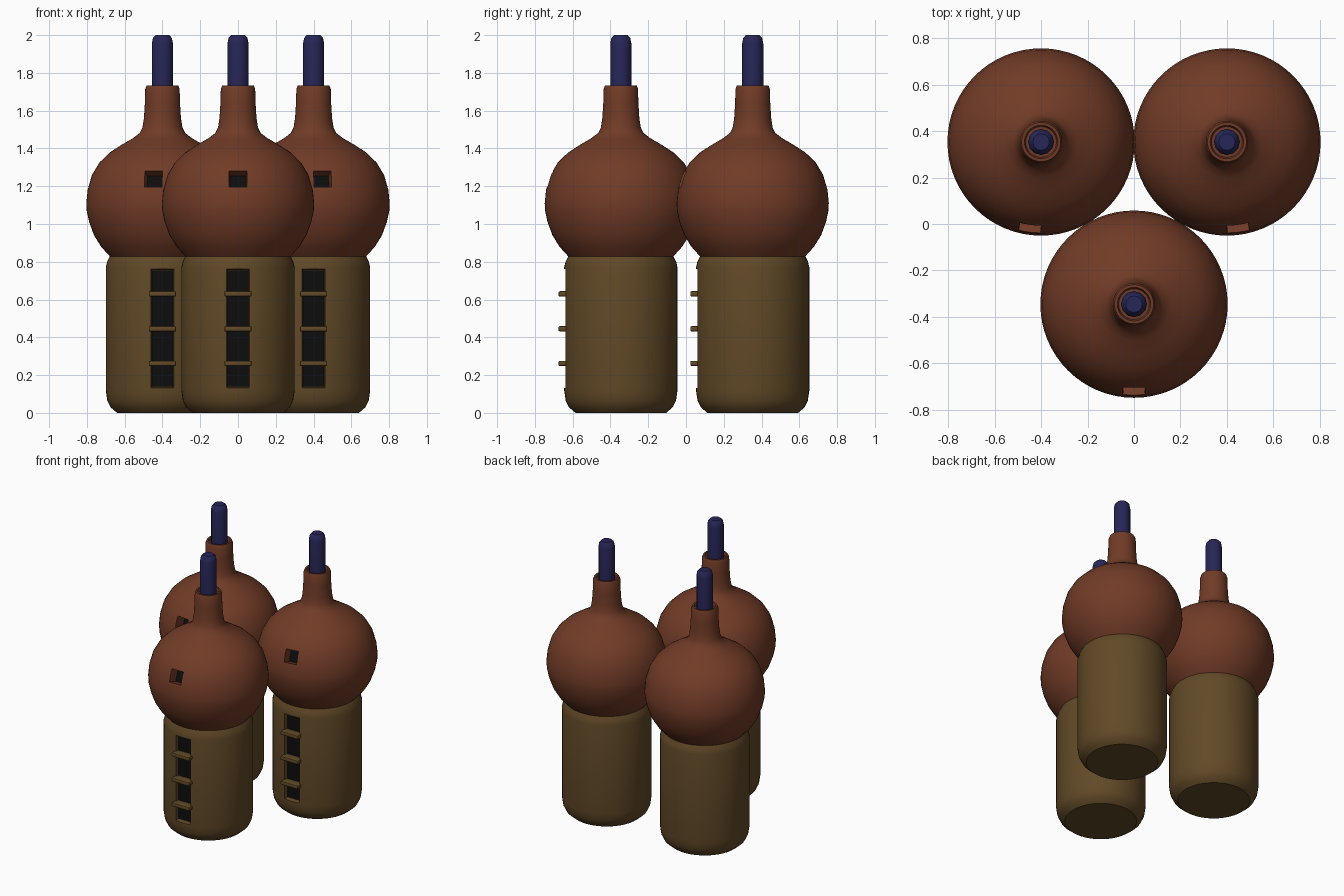
import bpy, bmesh, math
from mathutils import Matrix, Vector

if "Cube" in bpy.data.objects:
    bpy.data.objects.remove(bpy.data.objects["Cube"])


def material(name, rgb):
    m = bpy.data.materials.new(name)
    m.diffuse_color = (*rgb, 1)
    m.use_nodes = True
    m.node_tree.nodes["Principled BSDF"].inputs["Base Color"].default_value = m.diffuse_color
    return m


CLAY = material("rust clay", (0.165, 0.044, 0.020))
WOOD = material("olive brown", (0.118, 0.066, 0.020))
BLUE = material("dark blue", (0.020, 0.019, 0.095))
DARK = material("black", (0.004, 0.004, 0.004))


def finish(bm, name, mat, matrix):
    bmesh.ops.recalc_face_normals(bm, faces=bm.faces)
    me = bpy.data.meshes.new(name)
    bm.to_mesh(me)
    bm.free()
    me.materials.append(mat)
    ob = bpy.data.objects.new(name, me)
    ob.matrix_world = matrix
    bpy.context.collection.objects.link(ob)
    return ob


def lathe(name, profile, mat, matrix, sides=48):
    """Closed solid of revolution from (radius, height) pairs."""
    bm = bmesh.new()
    rings = [[bm.verts.new((r * math.cos(2 * math.pi * i / sides),
                            r * math.sin(2 * math.pi * i / sides), z))
              for i in range(sides)] for r, z in profile]
    for a, b in zip(rings, rings[1:]):
        for i in range(sides):
            j = (i + 1) % sides
            bm.faces.new((a[i], a[j], b[j], b[i]))
    bm.faces.new(rings[0][::-1])
    bm.faces.new(rings[-1])
    return finish(bm, name, mat, matrix)


def box(name, size, mat, matrix, bevel=0.0, taper=(1, 1)):
    """Box centred on its matrix; taper scales x and z of the inner (+y) end."""
    bm = bmesh.new()
    bmesh.ops.create_cube(bm, size=1)
    for v in bm.verts:
        back = v.co.y > 0
        v.co = Vector((v.co.x * size[0], v.co.y * size[1], v.co.z * size[2]))
        if back:
            v.co.x *= taper[0]
            v.co.z *= taper[1]
    if bevel:
        bmesh.ops.bevel(bm, geom=bm.edges[:], offset=bevel, segments=2,
                        profile=0.5, affect='EDGES')
    return finish(bm, name, mat, matrix)


def activate(ob):
    bpy.ops.object.select_all(action='DESELECT')
    ob.select_set(True)
    bpy.context.view_layer.objects.active = ob


def carve(ob, cutter):
    mod = ob.modifiers.new("recess", 'BOOLEAN')
    mod.operation = 'DIFFERENCE'
    mod.solver = 'EXACT'
    mod.object = cutter
    activate(ob)
    bpy.ops.object.modifier_apply(modifier=mod.name)
    bpy.data.objects.remove(cutter)


def smooth(ob, angle=30):
    activate(ob)
    bpy.ops.object.shade_smooth_by_angle(angle=math.radians(angle))


BASE = [(0.24, 0), (0.275, 0.03), (0.292, 0.065), (0.3, 0.12),
        (0.3, 0.77), (0.293, 0.80), (0.278, 0.83)]
BULB = [(0.278, 0.828), (0.325, 0.88), (0.362, 0.94), (0.388, 1.01),
        (0.401, 1.07), (0.403, 1.11), (0.396, 1.18), (0.373, 1.26),
        (0.334, 1.325), (0.280, 1.378), (0.215, 1.42), (0.155, 1.455),
        (0.120, 1.482), (0.106, 1.51), (0.098, 1.56), (0.093, 1.64),
        (0.091, 1.715), (0.084, 1.733), (0.072, 1.733), (0.066, 1.715)]
ROD = [(0.056, 1.70), (0.056, 1.955), (0.050, 1.985), (0.036, 2.0)]

# each tower: place and turn of its upper window
TOWERS = (("front", 0.0, -0.345, 0), ("left", -0.4, 0.353, -7.3),
          ("right", 0.4, 0.353, 7.3))

for side, x, y, turn in TOWERS:
    place = Matrix.Translation((x, y, 0))

    # cylindrical base with a tall slot
    base = lathe(side + "_base", BASE, WOOD, place)
    carve(base, box("slot_cutter", (0.14, 0.085, 0.645), WOOD,
                    place @ Matrix.Translation((0, -0.3075, 0.447)),
                    taper=(0.80, 0.96)))
    smooth(base)
    box(side + "_slot_glass", (0.110, 0.004, 0.616), DARK,
        place @ Matrix.Translation((0, -0.2665, 0.447)))

    # rungs across the slot
    for i, z in enumerate((0.262, 0.445, 0.63)):
        rung = box(f"{side}_rung_{i + 1}", (0.144, 0.066, 0.028), WOOD,
                   place @ Matrix.Translation((0, -0.297, z)), bevel=0.007)
        smooth(rung, 40)

    # onion bulb with neck and a small tilted window
    bulb = lathe(side + "_bulb", BULB, CLAY, place, 64)
    aim = (place @ Matrix.Rotation(math.radians(turn), 4, 'Z')
           @ Matrix.Translation((0, -0.378, 1.24))
           @ Matrix.Rotation(math.radians(-20), 4, 'X'))
    # local -y must point outward and upward
    carve(bulb, box("window_cutter", (0.102, 0.16, 0.096), CLAY, aim,
                    taper=(0.84, 0.9)))
    smooth(bulb)
    box(side + "_window_glass", (0.085, 0.004, 0.086), DARK,
        aim @ Matrix.Translation((0, 0.0785, 0)))

    # rod standing in the neck
    smooth(lathe(side + "_rod", ROD, BLUE, place, 12), 35)
